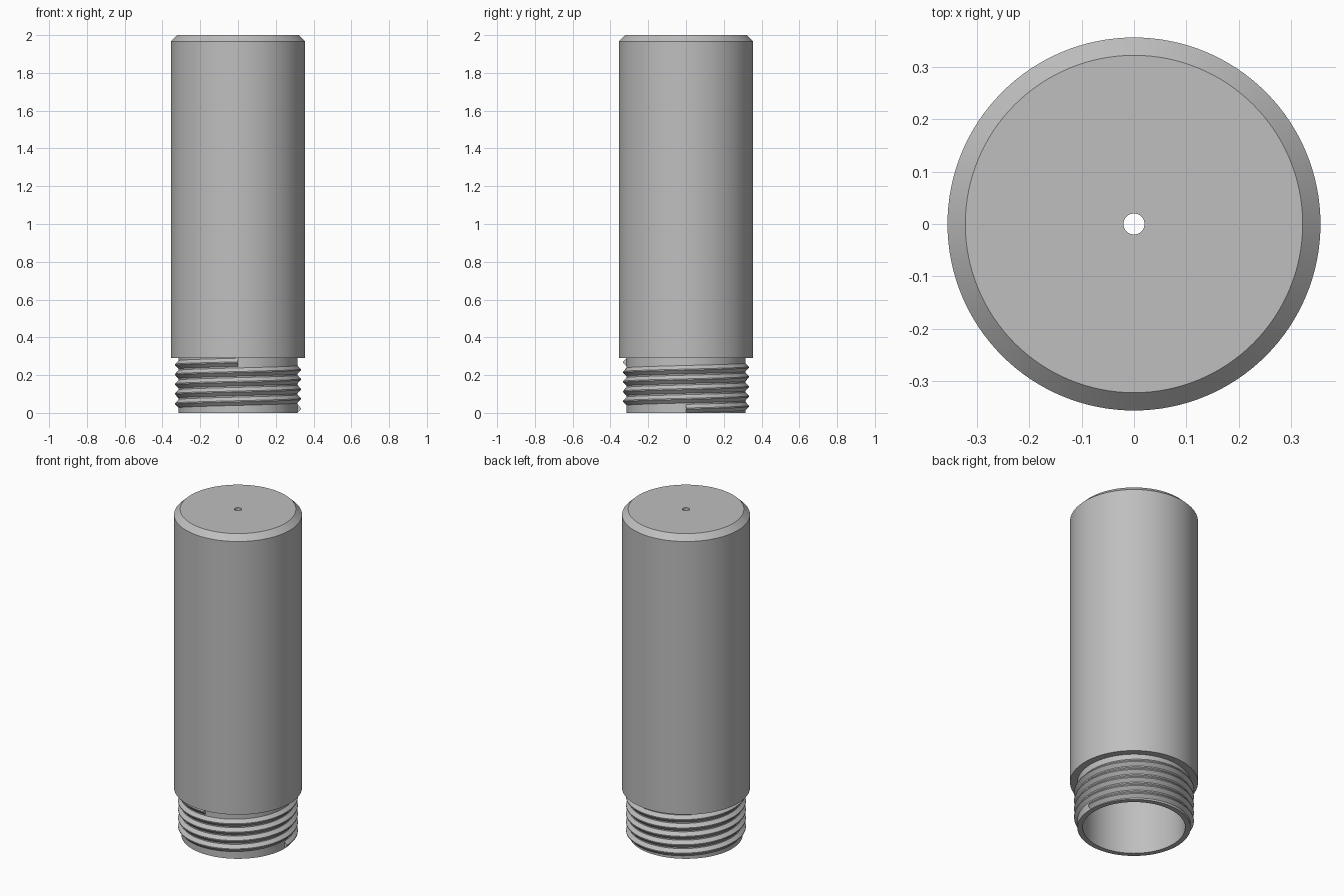
import bpy, bmesh, math

default = bpy.data.objects.get("Cube")
if default:
    bpy.data.objects.remove(default, do_unlink=True)

SEGMENTS = 128
GREY = (0.52, 0.52, 0.52, 1)
NECK_RADIUS = 0.315

grey = bpy.data.materials.new("plain_grey")
grey.use_nodes = True
grey.diffuse_color = GREY
grey.node_tree.nodes["Principled BSDF"].inputs["Base Color"].default_value = GREY


def sweep(name, profile, steps, pitch=0.0, closed=True):
    """Turn a closed (radius, z) profile round z, rising by pitch each turn."""
    bm = bmesh.new()
    rings = []
    for i in range(steps if closed else steps + 1):
        turn = i / SEGMENTS
        a = math.tau * turn
        rings.append([bm.verts.new((r * math.cos(a), r * math.sin(a), z + pitch * turn))
                      for r, z in profile])
    pairs = list(zip(rings, rings[1:]))
    if closed:
        pairs.append((rings[-1], rings[0]))
    count = len(profile)
    for a, b in pairs:
        for j in range(count):
            k = (j + 1) % count
            bm.faces.new((a[j], a[k], b[k], b[j]))
    if not closed:
        bm.faces.new(rings[0])
        bm.faces.new(rings[-1])
    bmesh.ops.recalc_face_normals(bm, faces=bm.faces)
    mesh = bpy.data.meshes.new(name)
    bm.to_mesh(mesh)
    bm.free()
    mesh.materials.append(grey)
    obj = bpy.data.objects.new(name, mesh)
    bpy.context.collection.objects.link(obj)
    bpy.ops.object.select_all(action='DESELECT')
    obj.select_set(True)
    bpy.context.view_layer.objects.active = obj
    bpy.ops.object.shade_smooth_by_angle(angle=math.radians(25))
    return obj


# Hollow body with chamfered top, vent hole and stepped-in neck
sweep("hollow_body", [
    (0.02, 2.0), (0.322, 2.0), (0.356, 1.967), (0.356, 0.29),
    (NECK_RADIUS, 0.29), (NECK_RADIUS, 0.0),
    (0.285, 0.0), (0.285, 1.93), (0.02, 1.93)], SEGMENTS)

# Right-handed screw thread round the neck, with blunt ends
sweep("neck_thread", [
    (NECK_RADIUS - 0.004, 0.001), (NECK_RADIUS, 0.001), (0.333, 0.020),
    (0.333, 0.026), (NECK_RADIUS, 0.045), (NECK_RADIUS - 0.004, 0.045)],
    int(SEGMENTS * 4.75), pitch=0.0515, closed=False)
